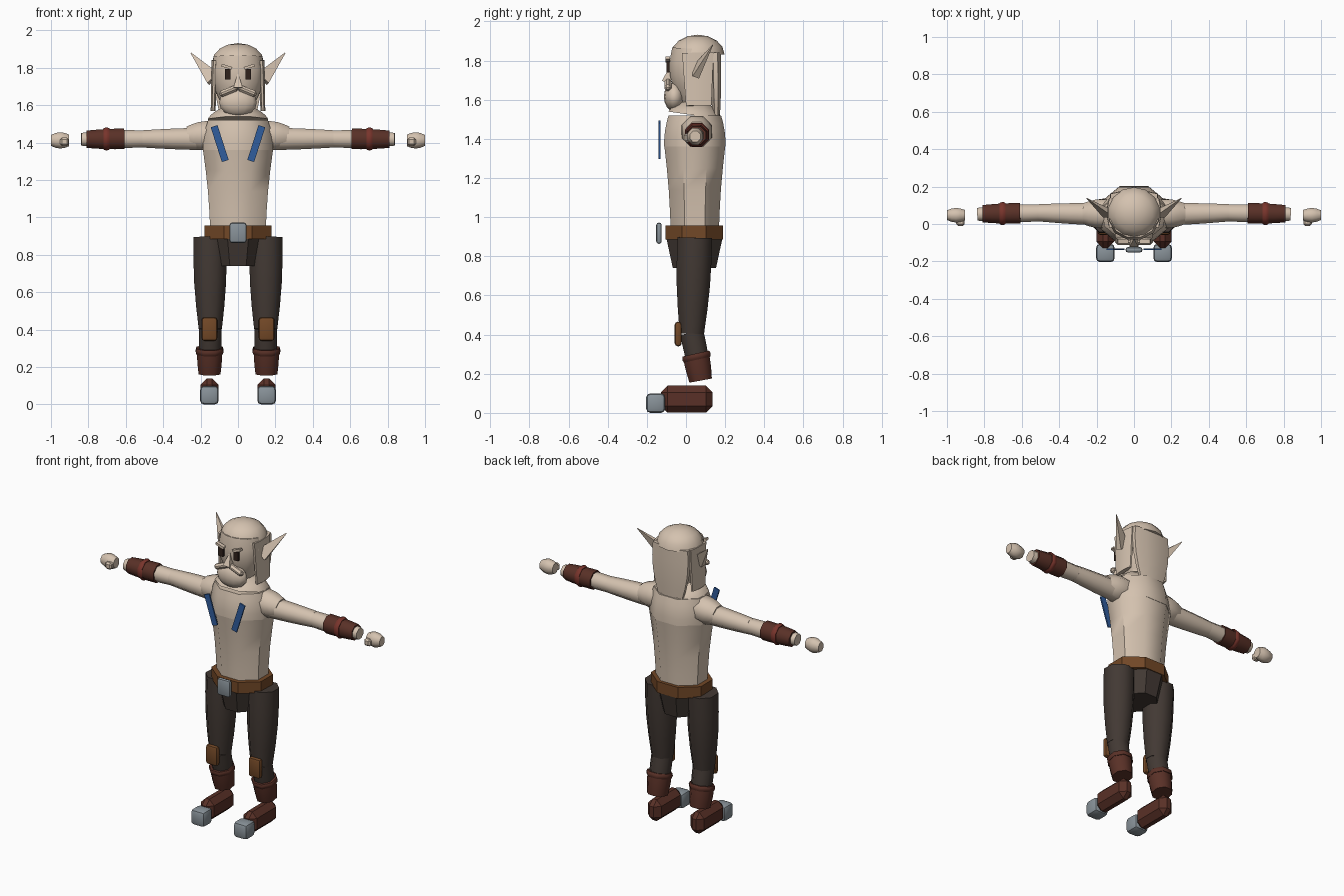
import bpy, bmesh, math
from mathutils import Vector, Matrix

default_cube = bpy.data.objects.get("Cube")
if default_cube:
    bpy.data.objects.remove(default_cube)


def material(name, *colour):
    mat = bpy.data.materials.new(name)
    mat.use_nodes = True
    mat.diffuse_color = (*colour, 1)
    shader = mat.node_tree.nodes["Principled BSDF"]
    shader.inputs["Base Color"].default_value = (*colour, 1)
    return mat


skin = material("pale skin", .66, .54, .43)
cloth = material("dark cloth", .055, .041, .034)
boot_leather = material("boot leather", .1, .03, .02)
red_leather = material("red leather", .19, .035, .025)
belt_leather = material("belt leather", .17, .065, .02)
steel = material("steel", .25, .29, .32)
blue_cloth = material("blue cloth", .03, .11, .34)
dark_eye = material("dark eye", .03, .016, .012)


def finish(name, bm, mat, sharp_angle=50):
    """Turn a bmesh into a smooth object that keeps its sharp edges."""
    bmesh.ops.recalc_face_normals(bm, faces=bm.faces[:])
    mesh = bpy.data.meshes.new(name)
    bm.to_mesh(mesh)
    bm.free()
    mesh.materials.append(mat)
    for polygon in mesh.polygons:
        polygon.use_smooth = True
    mesh.set_sharp_from_angle(angle=math.radians(sharp_angle))
    part = bpy.data.objects.new(name, mesh)
    bpy.context.collection.objects.link(part)
    return part


def tube(name, mat, start, end, start_radius, end_radius,
         bulge=0, depth=1, sides=8, steps=4, sharp_angle=50):
    """Tapered, optionally swollen tube with flat sides facing the main axes."""
    start, end = Vector(start), Vector(end)
    direction = (end - start).normalized()
    guide = Vector((0, 1, 0)) if abs(direction.x) > .5 else Vector((1, 0, 0))
    second = direction.cross(guide).normalized()
    first = second.cross(direction)
    widen = 1 / math.cos(math.pi / sides)
    bm = bmesh.new()
    rings = []
    for step in range(steps + 1):
        t = step / steps
        radius = start_radius + (end_radius - start_radius) * t
        radius = (radius + bulge * math.sin(math.pi * t)) * widen
        ring = []
        for side in range(sides):
            turn = math.tau * (side + .5) / sides
            offset = first * math.cos(turn) + second * math.sin(turn) * depth
            ring.append(bm.verts.new(start.lerp(end, t) + offset * radius))
        rings.append(ring)
    for lower, upper in zip(rings, rings[1:]):
        for side in range(sides):
            following = (side + 1) % sides
            bm.faces.new((lower[side], lower[following], upper[following], upper[side]))
    bm.faces.new(rings[0])
    bm.faces.new(rings[-1])
    return finish(name, bm, mat, sharp_angle)


def block(name, mat, centre, size, bevel=0, segments=1, tilt=0):
    """Box with bevelled edges, optionally turned about the y axis."""
    bm = bmesh.new()
    bmesh.ops.create_cube(bm, size=1)
    bmesh.ops.scale(bm, vec=size, verts=bm.verts)
    if bevel:
        bmesh.ops.bevel(bm, geom=bm.edges[:], offset=bevel, segments=segments,
                        profile=.5, affect="EDGES")
    placement = Matrix.Translation(centre) @ Matrix.Rotation(tilt, 4, "Y")
    bmesh.ops.transform(bm, verts=bm.verts, matrix=placement)
    return finish(name, bm, mat, sharp_angle=35)


def ball(name, mat, centre, radii, dome=False):
    """Ellipsoid, or only its upper half when it is a dome."""
    bm = bmesh.new()
    bmesh.ops.create_uvsphere(bm, u_segments=14, v_segments=8, radius=1)
    if dome:
        lower_half = [vert for vert in bm.verts if vert.co.z < -.01]
        bmesh.ops.delete(bm, geom=lower_half, context="VERTS")
        rim = [edge for edge in bm.edges if edge.is_boundary]
        bmesh.ops.contextual_create(bm, geom=rim)
    bmesh.ops.scale(bm, vec=radii, verts=bm.verts)
    bmesh.ops.translate(bm, vec=centre, verts=bm.verts)
    return finish(name, bm, mat)


def mirrored(part):
    """Repeat a left part on the right."""
    part.modifiers.new("Mirror", "MIRROR")


# Torso and hips
tube("abdomen", skin, (0, .045, .92), (0, .045, 1.36), .148, .187, bulge=-.007, depth=.83)
tube("chest", skin, (0, .045, 1.36), (0, .045, 1.52), .187, .16, bulge=.008, depth=.84)
tube("shoulder_slope", skin, (0, .045, 1.52), (0, .055, 1.59), .16, .07,
     bulge=.015, depth=.85)
tube("neck", skin, (0, .05, 1.55), (0, .05, 1.65), .07, .07, steps=1)
tube("hips", cloth, (0, .043, .74), (0, .043, .9), .105, .138, depth=1.05,
     steps=1, sharp_angle=30)
tube("belt", belt_leather, (0, .042, .885), (0, .042, .957), .178, .178, depth=.83,
     steps=1, sharp_angle=30)
block("buckle", steel, (0, -.138, .918), (.09, .028, .108), bevel=.012, segments=2)

# Head, hair and beard
tube("head", skin, (0, .035, 1.58), (0, .05, 1.86), .07, .13, bulge=.035, depth=.93, sides=12)
ball("hair_cap", skin, (0, .06, 1.83), (.142, .137, .102), dome=True)
tube("back_hair", skin, (0, .15, 1.84), (0, .155, 1.5), .125, .08, bulge=.02, depth=.22)
ball("beard", skin, (0, -.06, 1.615), (.103, .053, .075))
tube("nose", skin, (0, -.1, 1.69), (0, -.08, 1.77), .024, .002, sides=4, steps=1)
mirrored(tube("side_hair", skin, (.125, .06, 1.84), (.133, .065, 1.57), .016, .013, depth=5))

# Face details
mirrored(block("eyes", dark_eye, (.054, -.092, 1.766), (.03, .016, .056)))
mirrored(block("brows", skin, (.06, -.093, 1.806), (.058, .024, .014), tilt=-.3))
mirrored(block("moustache", skin, (.05, -.093, 1.676), (.105, .036, .034),
               bevel=.012, tilt=.38))
mirrored(tube("ears", skin, (.13, .05, 1.74), (.252, .137, 1.88), .018, .001,
              depth=2.2, sides=4, steps=1))

# Arms
mirrored(tube("shoulders", skin, (.14, .055, 1.44), (.27, .055, 1.43), .076, .056, bulge=.009))
mirrored(tube("upper_arms", skin, (.18, .052, 1.42), (.51, .06, 1.42), .06, .046, bulge=.002))
mirrored(tube("forearms", skin, (.49, .06, 1.42), (.838, .052, 1.418), .045, .034, bulge=.007))
mirrored(tube("bracers", boot_leather, (.608, .057, 1.42), (.81, .055, 1.418),
              .055, .046, bulge=.003))
mirrored(tube("bracer_bands", red_leather, (.688, .056, 1.42), (.72, .056, 1.42),
              .057, .056, bulge=.005))
mirrored(tube("hands", skin, (.904, .047, 1.412), (1, .047, 1.412), .028, .026,
              bulge=.012, depth=1.12))
mirrored(block("thumbs", skin, (.928, .008, 1.405), (.045, .036, .045), bevel=.01))

# Chest straps
mirrored(block("straps", blue_cloth, (.098, -.135, 1.395), (.038, .009, .195), tilt=.31))

# Legs
mirrored(tube("thighs", cloth, (.15, .045, .895), (.148, .03, .405), .088, .062, bulge=.01))
mirrored(tube("shins", cloth, (.148, .03, .41), (.15, .08, .17), .06, .05, bulge=.004))
mirrored(block("knee_pads", belt_leather, (.153, -.04, .403), (.085, .036, .126),
               bevel=.016, segments=2))
mirrored(tube("boot_shafts", boot_leather, (.152, .05, .3), (.152, .075, .165),
              .067, .058, bulge=.003))
mirrored(tube("boot_rims", boot_leather, (.152, .05, .303), (.152, .057, .272),
              .069, .069, bulge=.005))

# Feet
mirrored(block("feet", boot_leather, (.153, .004, .07), (.096, .264, .138), bevel=.034))
mirrored(block("toe_caps", steel, (.153, -.155, .05), (.1, .098, .1), bevel=.022, segments=2))
